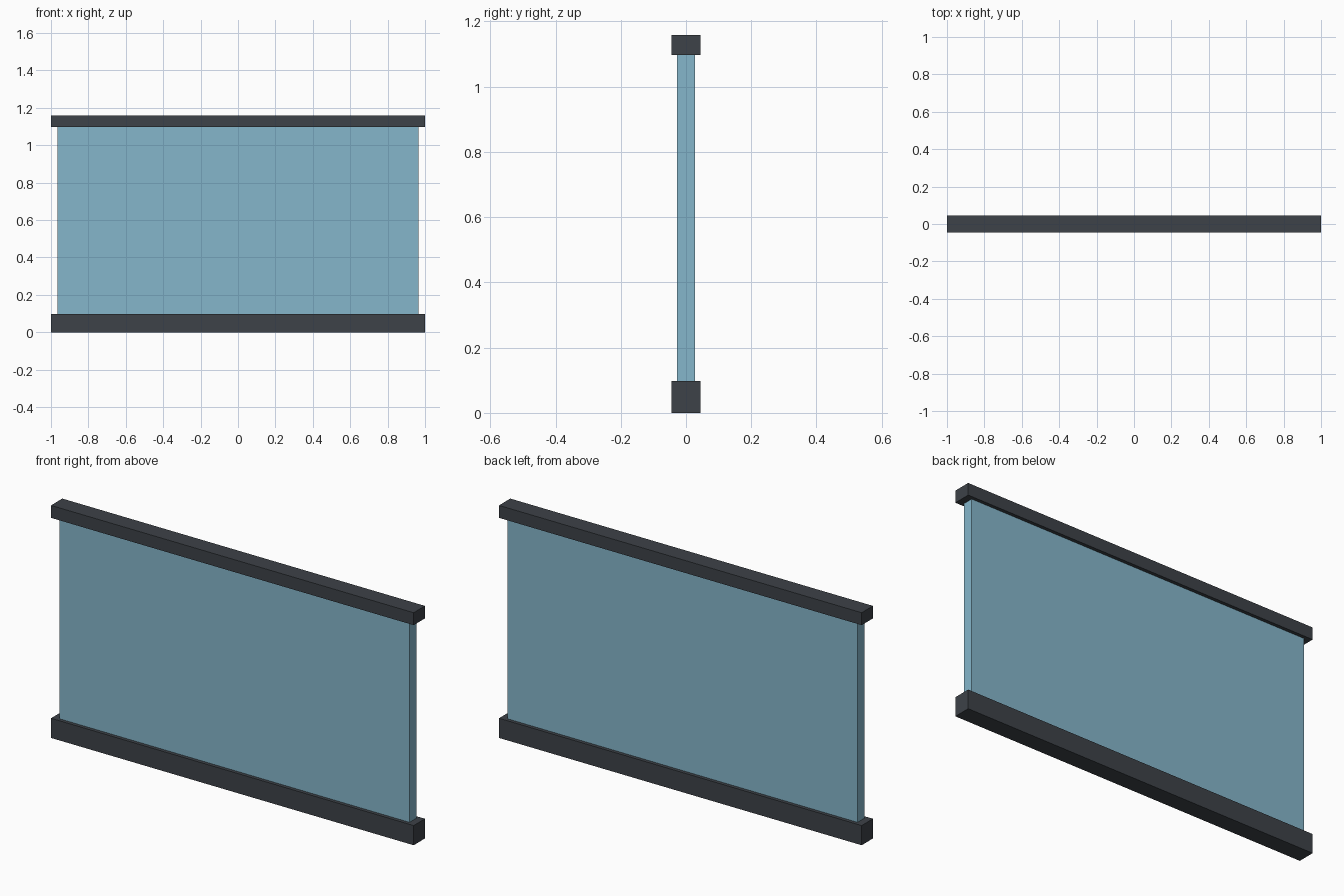
import bpy
import bmesh
from mathutils import Matrix, Vector

cube = bpy.data.objects.get("Cube")
if cube:
    bpy.data.objects.remove(cube, do_unlink=True)


def make_material(name, colour):
    mat = bpy.data.materials.new(name)
    mat.use_nodes = True
    mat.diffuse_color = colour
    mat.node_tree.nodes["Principled BSDF"].inputs["Base Color"].default_value = colour
    return mat


def make_box(name, width, depth, bottom, top, mat):
    """Box centred on x and y, spanning bottom to top."""
    mesh = bpy.data.meshes.new(name)
    bm = bmesh.new()
    size = Matrix.Diagonal((width, depth, top - bottom, 1))
    place = Matrix.Translation(Vector((0, 0, (top - bottom) / 2)))
    bmesh.ops.create_cube(bm, size=1, matrix=place @ size)
    bm.to_mesh(mesh)
    bm.free()
    mesh.materials.append(mat)
    obj = bpy.data.objects.new(name, mesh)
    obj.location.z = bottom
    bpy.context.collection.objects.link(obj)
    return obj


dark_metal = make_material("dark grey metal", (0.047, 0.054, 0.065, 1))
blue_glass = make_material("pale blue glass", (0.235, 0.47, 0.6, 1))

rail_depth = 0.089
base_top = 0.098
cap_bottom = 1.097

# Base rail, glass pane and top rail
make_box("base_rail", 2, rail_depth, 0, base_top, dark_metal)
make_box("glass_pane", 1.93, 0.054, base_top, cap_bottom, blue_glass)
make_box("top_rail", 2, rail_depth, cap_bottom, 1.159, dark_metal)
